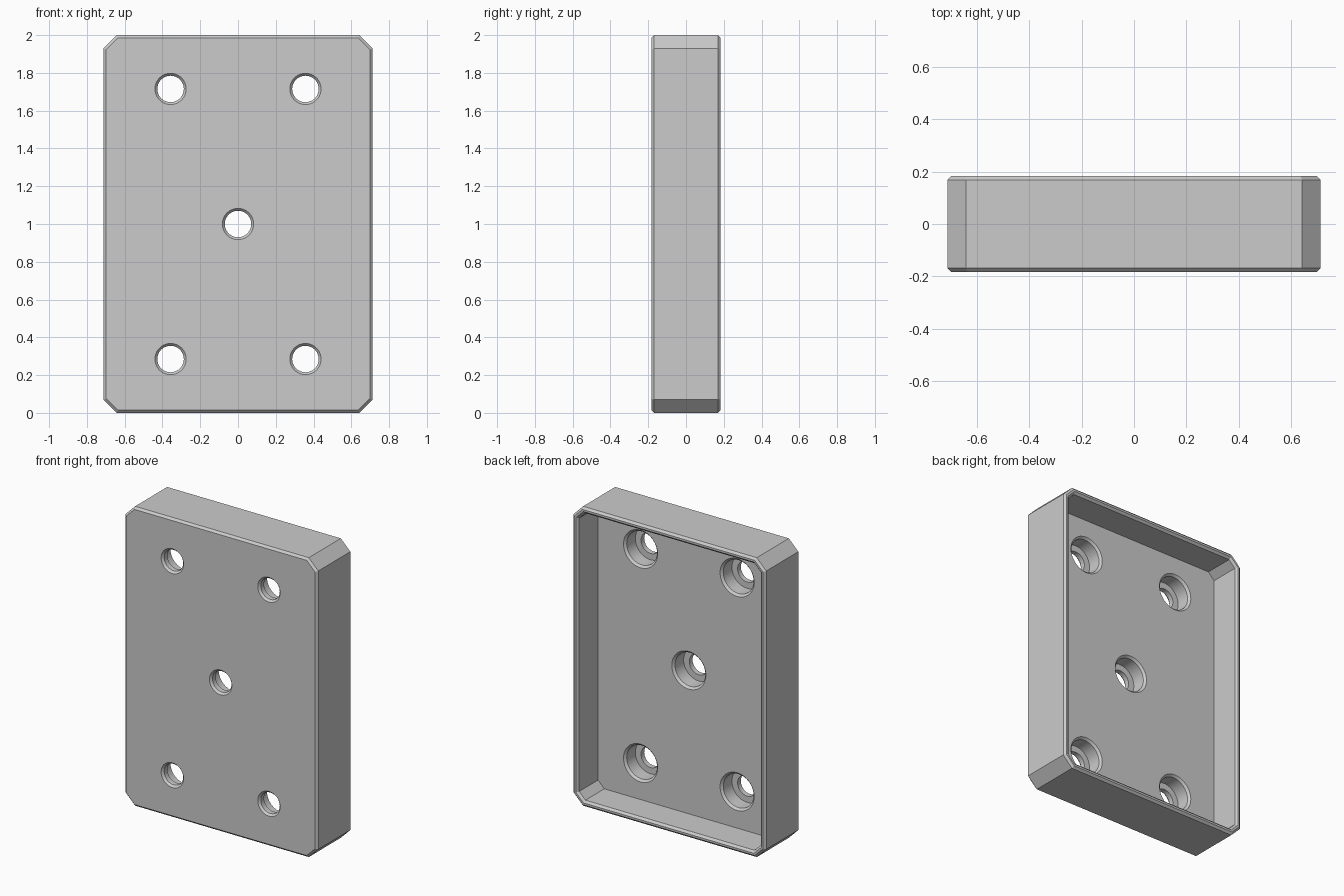
import bpy, bmesh, math

if "Cube" in bpy.data.objects:
    bpy.data.objects.remove(bpy.data.objects["Cube"])

HALF_W, HALF_H, HALF_D = 0.712, 1.0, 0.183
CORNER, BEVEL, WALL = 0.07, 0.014, 0.041
FLOOR = -0.03          # inner floor of the tray
SHELF = -0.135         # seat of the counterbores
HOLE_R, BORE_R, SEGMENTS = 0.07, 0.112, 64

grey = bpy.data.materials.new("plain grey")
grey.use_nodes = True
colour = (0.6, 0.6, 0.6, 1)
grey.diffuse_color = colour
grey.node_tree.nodes["Principled BSDF"].inputs["Base Color"].default_value = colour


def outline(inset):
    """Rectangle with cut corners, moved inwards by inset."""
    w, h = HALF_W - inset, HALF_H - inset
    c = CORNER - inset * (2 - math.sqrt(2))
    quarter = [(w, h - c), (w - c, h)]
    left = [(-x, z) for x, z in reversed(quarter)]
    top = quarter + left
    return top + [(-x, -z) for x, z in top]


def circle(radius):
    turn = 2 * math.pi / SEGMENTS
    return [(radius * math.cos(i * turn), radius * math.sin(i * turn))
            for i in range(SEGMENTS)]


def loft(name, sections, centre=(0, 0)):
    """Closed solid through (depth, outline) sections."""
    bm = bmesh.new()
    rings = [[bm.verts.new((x + centre[0], y, z + centre[1])) for x, z in pts]
             for y, pts in sections]
    for a, b in zip(rings, rings[1:]):
        for i in range(len(a)):
            j = (i + 1) % len(a)
            bm.faces.new((a[i], a[j], b[j], b[i]))
    bm.faces.new(rings[0])
    bm.faces.new(rings[-1])
    bmesh.ops.recalc_face_normals(bm, faces=bm.faces)
    mesh = bpy.data.meshes.new(name)
    bm.to_mesh(mesh)
    bm.free()
    mesh.materials.append(grey)
    obj = bpy.data.objects.new(name, mesh)
    bpy.context.collection.objects.link(obj)
    return obj


# Tray: bevelled front, side walls, bevelled rim, inner walls and floor
tray = loft("tray", [
    (-HALF_D, outline(BEVEL)),
    (-HALF_D + BEVEL, outline(0)),
    (HALF_D - BEVEL, outline(0)),
    (HALF_D, outline(BEVEL)),
    (HALF_D, outline(WALL - BEVEL)),
    (HALF_D - BEVEL, outline(WALL)),
    (FLOOR, outline(WALL)),
])

# Counterbored screw holes with bevelled mouths
over = 0.02
profile = [
    (-HALF_D - over, HOLE_R + BEVEL + over - 0.003),
    (-HALF_D + BEVEL, HOLE_R),
    (SHELF, HOLE_R),
    (SHELF, BORE_R),
    (FLOOR - BEVEL, BORE_R),
    (FLOOR + over, BORE_R + BEVEL + over),
]
places = [(0, 1)] + [(x, z) for x in (-0.357, 0.357) for z in (0.285, 1.715)]
tray.location.z = HALF_H
bpy.context.view_layer.update()
bpy.context.view_layer.objects.active = tray
for place in places:
    cutter = loft("hole_cutter", [(y, circle(r)) for y, r in profile], place)
    cut = tray.modifiers.new("screw hole", "BOOLEAN")
    cut.operation, cut.solver, cut.object = "DIFFERENCE", "EXACT", cutter
    bpy.ops.object.modifier_apply(modifier=cut.name)
    bpy.data.objects.remove(cutter)

# Smooth bores, crisp edges
bpy.ops.object.select_all(action="DESELECT")
tray.select_set(True)
bpy.ops.object.shade_smooth_by_angle(angle=math.radians(25))
